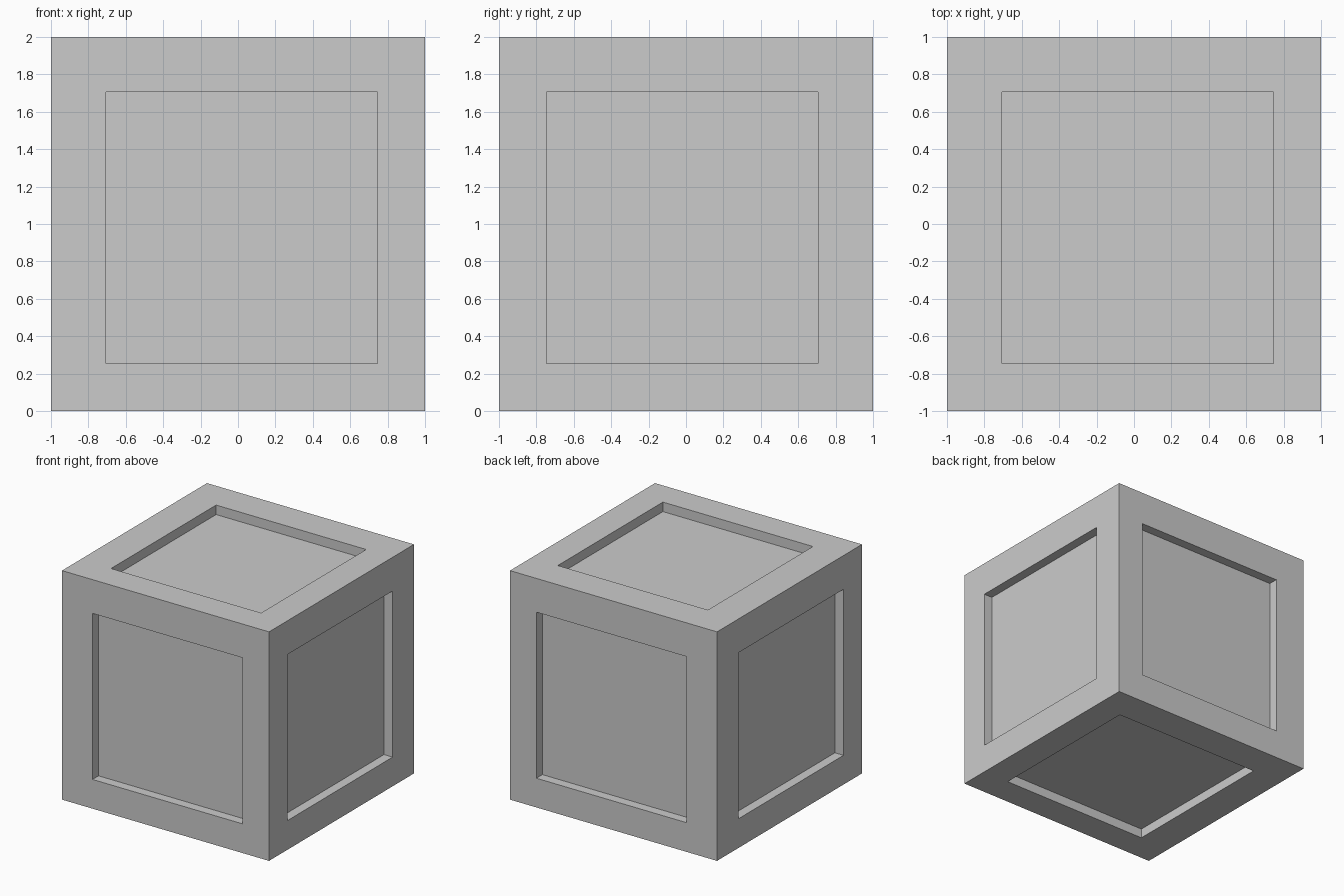
import bpy, bmesh
from mathutils import Vector

if "Cube" in bpy.data.objects:
    bpy.data.objects.remove(bpy.data.objects["Cube"])

DEPTH = 0.083                          # how far the panels sit back
SHIFT = Vector((0.02, -0.02, -0.02))   # panels sit slightly off-centre

# Crate: a cube with one sunken square panel on each face
bm = bmesh.new()
bmesh.ops.create_cube(bm, size=2)
panels = list(bm.faces)
bmesh.ops.inset_individual(bm, faces=panels, thickness=0.275, use_even_offset=True)

# Slide each panel off-centre, then push it in to form the recess
for face in panels:
    n = face.normal.copy()
    slide = SHIFT - n * SHIFT.dot(n)
    bmesh.ops.translate(bm, verts=face.verts, vec=slide)
    floor = bmesh.ops.extrude_discrete_faces(bm, faces=[face])["faces"][0]
    bmesh.ops.translate(bm, verts=floor.verts, vec=-n * DEPTH)

# Stand it on the ground
bmesh.ops.translate(bm, verts=bm.verts, vec=(0, 0, 1))
bmesh.ops.recalc_face_normals(bm, faces=bm.faces)
mesh = bpy.data.meshes.new("panelled_crate")
bm.to_mesh(mesh)
bm.free()
crate = bpy.data.objects.new("panelled_crate", mesh)
bpy.context.collection.objects.link(crate)
